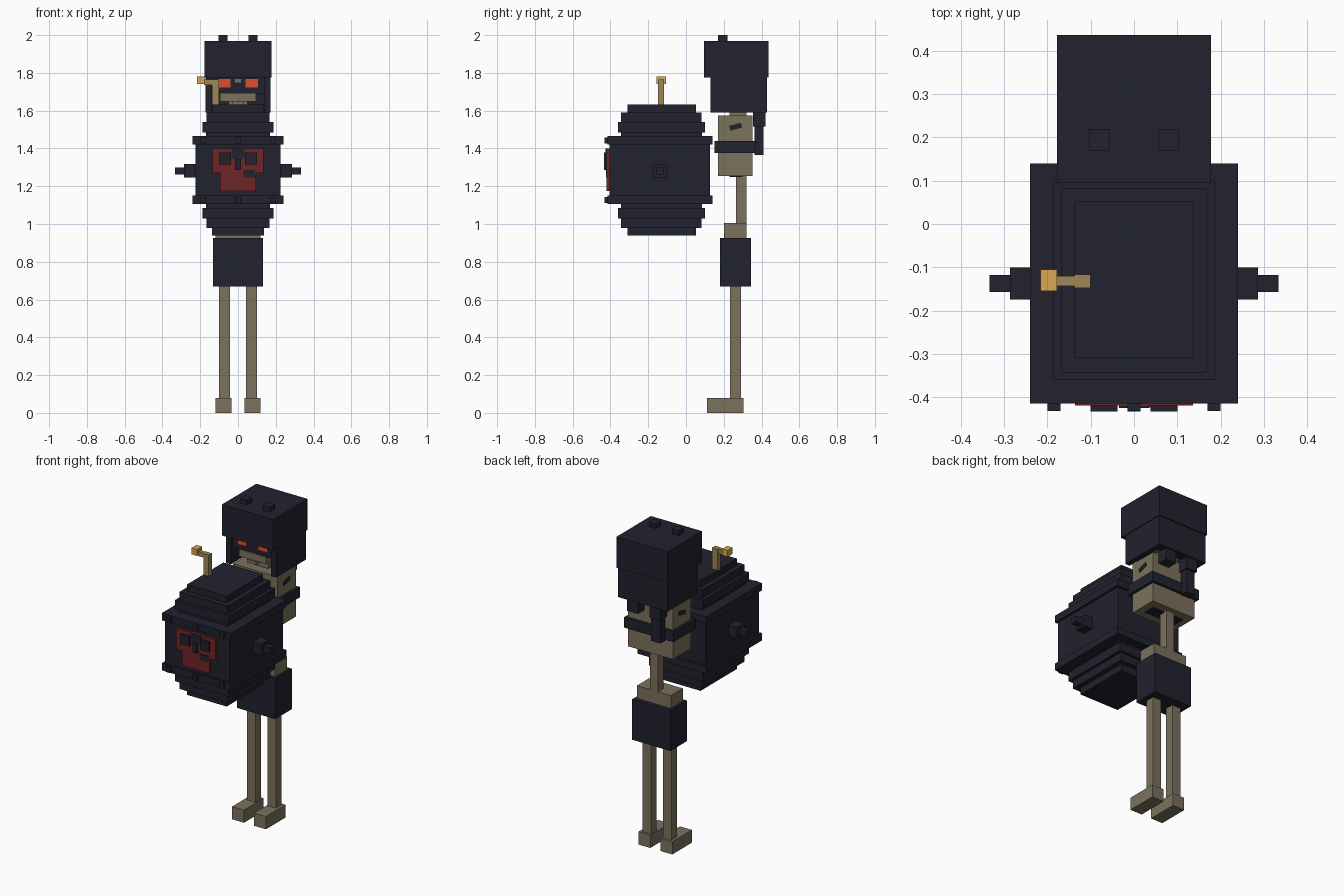
import bpy, bmesh
from mathutils import Vector, Matrix
from math import radians

cube = bpy.data.objects.get("Cube")
if cube:
    bpy.data.objects.remove(cube)


def material(name, rgb):
    m = bpy.data.materials.new(name)
    m.use_nodes = True
    m.diffuse_color = (*rgb, 1)
    m.node_tree.nodes["Principled BSDF"].inputs["Base Color"].default_value = (*rgb, 1)
    return m


DARK = material("dark_iron", (.015, .016, .027))
BONE = material("bone", (.2, .168, .11))
TAN = material("crank_wood", (.35, .24, .1))
GOLD = material("gold", (.7, .39, .08))
RED = material("emblem_red", (.16, .018, .02))
GLOW = material("eye_glow", (.72, .075, .025))


def box(name, mat, x, y, z, tilt=0):
    """Box between the given (low, high) pairs, optionally tilted about x."""
    bm = bmesh.new()
    bmesh.ops.create_cube(bm, size=1)
    size = Vector([b - a for a, b in (x, y, z)])
    bm.transform(Matrix.Rotation(radians(tilt), 4, 'X') @ Matrix.Diagonal((*size, 1)))
    mesh = bpy.data.meshes.new(name)
    bm.to_mesh(mesh)
    bm.free()
    mesh.materials.append(mat)
    ob = bpy.data.objects.new(name, mesh)
    ob.location = [(a + b) / 2 for a, b in (x, y, z)]
    bpy.context.collection.objects.link(ob)
    return ob


def mid(name, mat, half, y, z):
    return box(name, mat, (-half, half), y, z)


def pair(name, mat, x, y, z, tilt=0):
    box("left_" + name, mat, x, y, z, tilt)
    box("right_" + name, mat, (-x[1], -x[0]), y, z, tilt)


# Legs and hips
pair("foot", BONE, (.035, .118), (.11, .305), (0, .08))
pair("leg", BONE, (.042, .101), (.233, .29), (.08, .67))
mid("hip_cloth", DARK, .133, (.18, .345), (.67, .925))
mid("hip_bone", BONE, .118, (.2, .32), (.925, 1.005))

# Spine, chest and belt
mid("spine", BONE, .028, (.265, .32), (1.005, 1.255))
mid("chest", BONE, .155, (.17, .353), (1.255, 1.575))
mid("chest_underside", DARK, .11, (.23, .3), (1.248, 1.256))
mid("chest_belt", DARK, .172, (.15, .37), (1.375, 1.44))
pair("shoulder_socket", DARK, (.15, .159), (.23, .295), (1.502, 1.528), 15)
mid("neck", BONE, .05, (.23, .32), (1.575, 1.7))

# Hood, with an open front framing the face
mid("hood_top", DARK, .178, (.095, .437), (1.775, 1.97))
pair("hood_nub", DARK, (.055, .104), (.17, .22), (1.97, 2))
pair("hood_side", DARK, (.14, .173), (.13, .43), (1.59, 1.775))
mid("hood_back", DARK, .14, (.37, .43), (1.59, 1.775))

# Face
mid("face", DARK, .14, (.15, .37), (1.69, 1.775))
pair("eye", GLOW, (.04, .105), (.143, .15), (1.722, 1.768))
mid("brow_bone", BONE, .016, (.143, .15), (1.748, 1.768))
mid("jaw", BONE, .095, (.145, .37), (1.648, 1.692))
mid("chin", BONE, .032, (.135, .2), (1.63, 1.65))

# Hanging hood tails
pair("tail_root", DARK, (.04, .115), (.355, .42), (1.515, 1.6))
box("long_tail", DARK, (-.108, -.045), (.362, .41), (1.365, 1.515))

# Stepped drum, symmetric about its middle height
MID = 1.285
mid("drum_body", DARK, .226, (-.405, .127), (1.11, 1.46))
tiers = [("step_gap", .17, -.345, .085, .17, .2),
         ("step_low", .187, -.36, .1, .2, .255),
         ("step_middle", .168, -.343, .083, .255, .305),
         ("step_high", .138, -.31, .052, .305, .347),
         ("band", .24, -.415, .14, .135, .18)]
for side, s in (("upper", 1), ("lower", -1)):
    for name, half, y0, y1, h0, h1 in tiers:
        z = sorted((MID + s * h0, MID + s * h1))
        mid(side + "_" + name, DARK, half, (y0, y1), z)
    zc = MID + s * .157
    studs = (zc - .016, zc + .016)
    pair(side + "_stud", DARK, (.17, .2), (-.432, -.41), studs)
    mid(side + "_middle_stud", DARK, .015, (-.432, -.41), studs)

# Side axles
pair("axle_hub", DARK, (.22, .286), (-.175, -.1), (1.245, 1.318))
pair("axle_tip", DARK, (.286, .334), (-.157, -.118), (1.262, 1.3))

# Front emblem
mid("emblem_top", RED, .136, (-.42, -.4), (1.27, 1.4))
mid("emblem_bottom", RED, .095, (-.42, -.4), (1.175, 1.27))
pair("emblem_eye", DARK, (.038, .1), (-.433, -.415), (1.315, 1.378))
mid("emblem_notch", DARK, .035, (-.425, -.415), (1.345, 1.4))
mid("emblem_nose", DARK, .015, (-.433, -.415), (1.285, 1.345))
box("emblem_crack", DARK, (.03, .09), (-.424, -.415), (1.245, 1.285))

# Crank
box("crank_post", TAN, (-.138, -.1), (-.148, -.117), (1.63, 1.765))
box("crank_arm", TAN, (-.18, -.138), (-.143, -.12), (1.737, 1.765))
box("crank_knob", GOLD, (-.216, -.178), (-.155, -.105), (1.742, 1.782))
